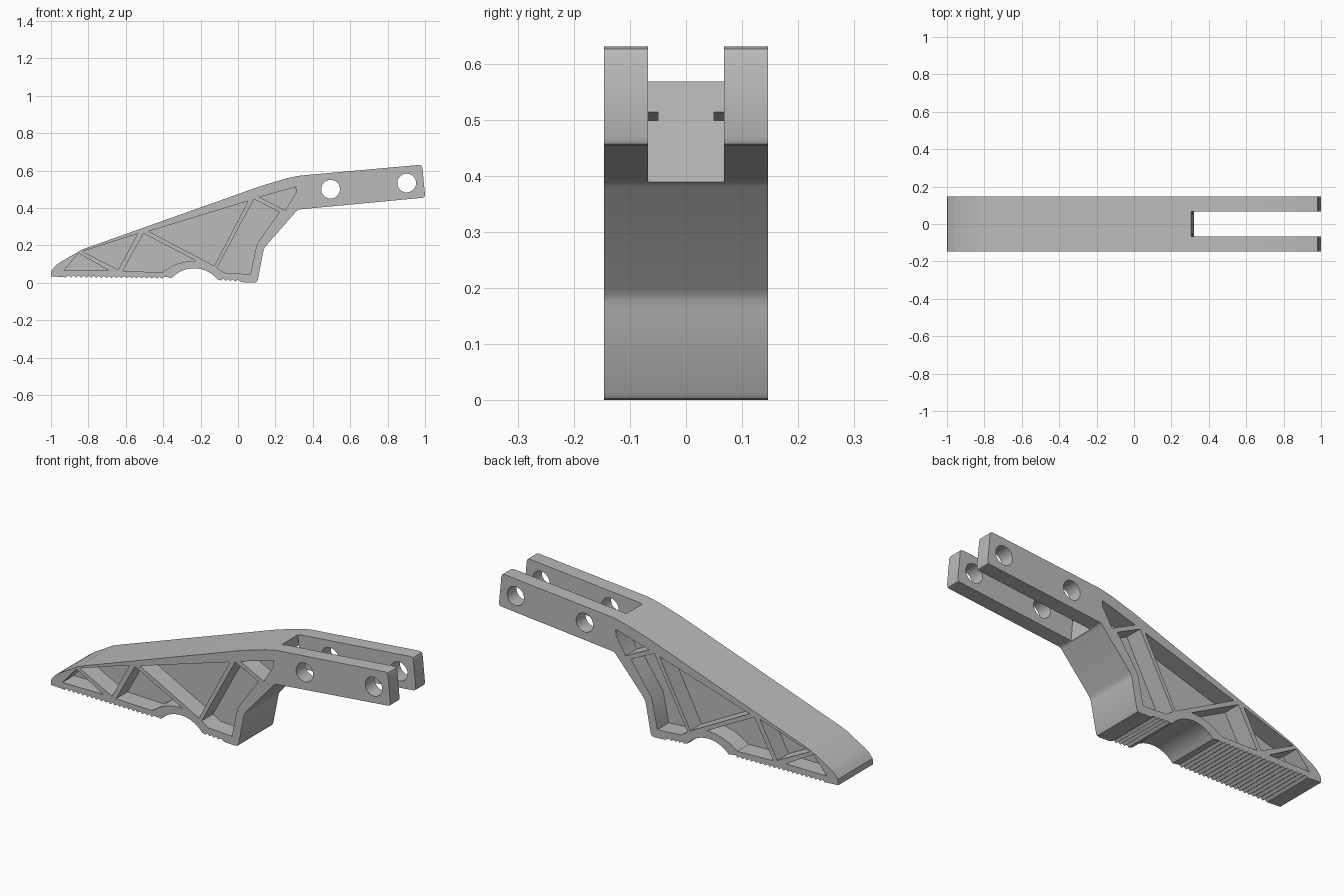
import bpy, bmesh, math

if "Cube" in bpy.data.objects:
    bpy.data.objects.remove(bpy.data.objects["Cube"])

HALF = 0.146      # half width of the lever
SLOT = 0.068      # half width of the fork slot
WEB = 0.05        # half thickness of the web between the pockets

grey = bpy.data.materials.new("Plain grey")
grey.use_nodes = True
colour = (0.5, 0.5, 0.5, 1)
grey.diffuse_color = colour
grey.node_tree.nodes["Principled BSDF"].inputs["Base Color"].default_value = colour


def prism(name, outline, y0, y1):
    """Extrude an (x, z) outline along y."""
    bm = bmesh.new()
    face = bm.faces.new([bm.verts.new((x, y0, z)) for x, z in outline])
    side = bmesh.ops.extrude_face_region(bm, geom=[face])["geom"]
    moved = [v for v in side if isinstance(v, bmesh.types.BMVert)]
    bmesh.ops.translate(bm, verts=moved, vec=(0, y1 - y0, 0))
    bmesh.ops.recalc_face_normals(bm, faces=bm.faces)
    mesh = bpy.data.meshes.new(name)
    bm.to_mesh(mesh)
    bm.free()
    obj = bpy.data.objects.new(name, mesh)
    bpy.context.collection.objects.link(obj)
    mesh.materials.append(grey)
    return obj


def arc(cx, cz, r, start, end, steps):
    """Points on a circle between two angles in degrees."""
    angles = [math.radians(start + (end - start) * i / steps) for i in range(steps + 1)]
    return [(cx + r * math.cos(a), cz + r * math.sin(a)) for a in angles]


def teeth(x0, z0, x1, z1, count, depth=0.011):
    """Zigzag grip line between two points."""
    points = []
    for i in range(count):
        for part, drop in ((0, 0), (0.5, depth)):
            t = (i + part) / count
            points.append((x0 + (x1 - x0) * t, z0 + (z1 - z0) * t + drop))
    return points


def cut(target, cutter):
    """Subtract a cutter and discard it."""
    cutter.hide_render = True
    mod = target.modifiers.new("Cut", "BOOLEAN")
    mod.operation = "DIFFERENCE"
    mod.solver = "EXACT"
    mod.object = cutter
    bpy.context.view_layer.objects.active = target
    bpy.ops.object.modifier_apply(modifier=mod.name)
    bpy.data.objects.remove(cutter)


# Side profile, from the toe along the toothed base to the heel, fork and back
outline = [(-1.0, 0.034), (-0.93, 0.03)]
outline += teeth(-0.92, 0.028, -0.38, 0.021, 20)
outline += arc(-0.235, -0.085, 0.162, 137, 39, 18)
outline += teeth(-0.09, 0.012, 0.01, 0.004, 4)
outline += [(0.02, 0.003), (0.085, 0.0), (0.098, 0.003), (0.105, 0.012)]
outline += [(0.135, 0.165), (0.138, 0.178), (0.143, 0.188), (0.151, 0.199)]
outline += [(0.312, 0.382), (0.318, 0.388), (0.328, 0.392)]
outline += [(0.985, 0.454), (0.995, 0.457), (1.0, 0.468)]
outline += [(0.986, 0.614), (0.982, 0.626), (0.97, 0.63)]
outline += [(0.335, 0.573), (0.3, 0.567), (0.26, 0.558), (0.125, 0.518)]
outline += [(-0.81, 0.186), (-0.84, 0.174), (-0.95, 0.11), (-0.975, 0.092), (-0.998, 0.065)]
lever = prism("lever_body", outline, -HALF, HALF)

# Fork slot, square to the tilted arm
cut(lever, prism("slot_cutter", [(0.303, 0.6), (0.325, 0.34), (1.2, 0.34), (1.2, 0.8), (0.286, 0.8)],
                 -SLOT, SLOT))

# Two cross pin holes
for x, z in ((0.495, 0.5), (0.902, 0.533)):
    cut(lever, prism("pin_cutter", arc(x, z, 0.05, 0, 352.5, 47), -1, 1))

# Truss pockets on both sides, leaving ribs and a centre web
pockets = [
    [(-0.932, 0.065), (-0.852, 0.157), (-0.69, 0.065)],
    [(-0.832, 0.167), (-0.537, 0.262), (-0.64, 0.07)],
    [(-0.505, 0.264), (-0.617, 0.062), (-0.404, 0.056), (-0.36, 0.085),
     (-0.32, 0.103), (-0.275, 0.114), (-0.225, 0.117)],
    [(-0.477, 0.275), (0.054, 0.437), (-0.127, 0.09)],
    [(0.085, 0.446), (0.222, 0.378), (0.1, 0.205), (0.066, 0.045), (-0.07, 0.053), (-0.112, 0.079)],
    [(0.115, 0.457), (0.313, 0.514), (0.31, 0.482), (0.254, 0.388)],
]
for points in pockets:
    for sign in (-1, 1):
        cut(lever, prism("pocket_cutter", points, sign * WEB, sign * (HALF + 0.1)))

# Smooth the rounded parts, keep the edges sharp
bpy.ops.object.select_all(action="DESELECT")
lever.select_set(True)
bpy.context.view_layer.objects.active = lever
bpy.ops.object.shade_smooth_by_angle(angle=math.radians(30))
